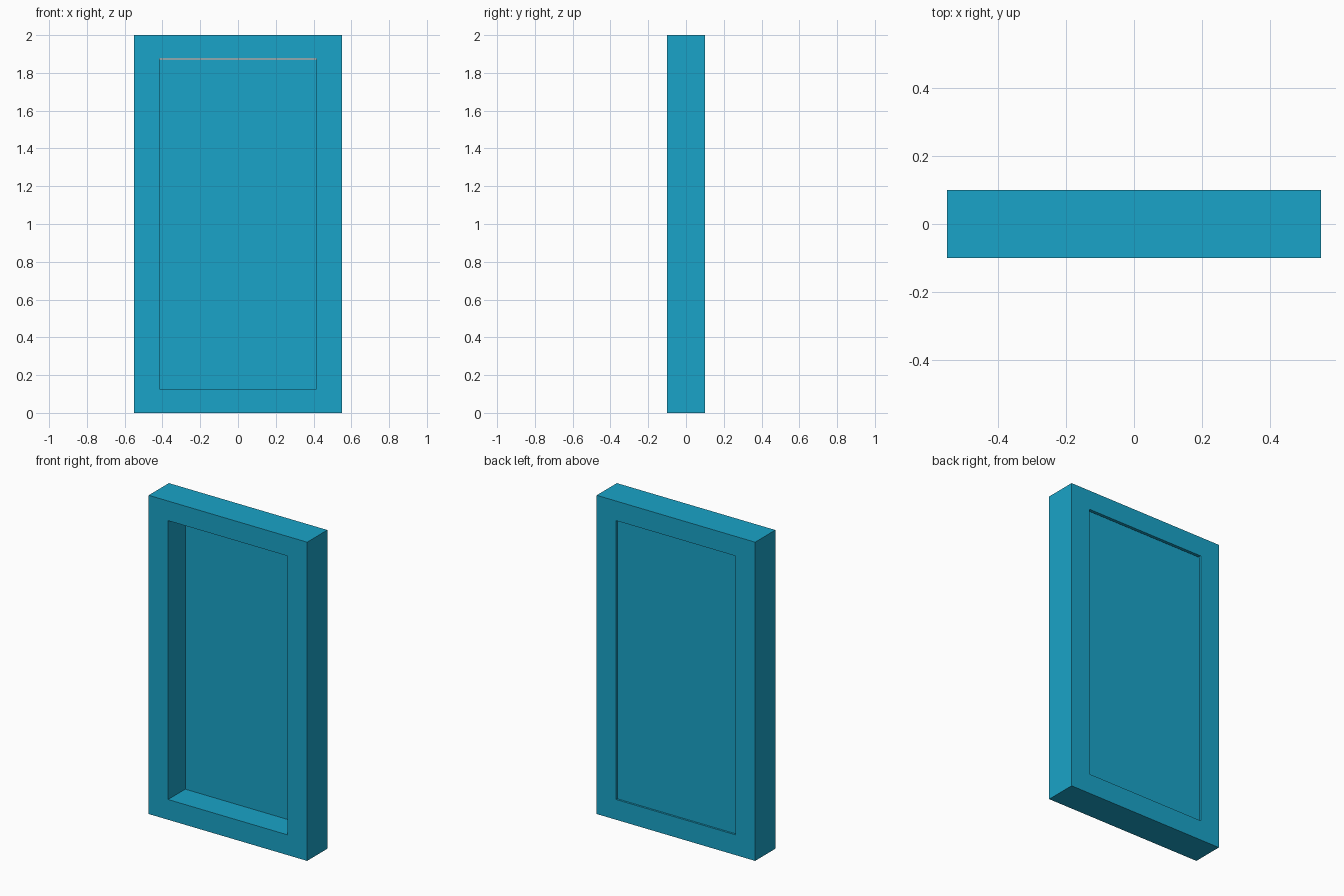
import bpy, bmesh

if "Cube" in bpy.data.objects:
    bpy.data.objects.remove(bpy.data.objects["Cube"])

mat = bpy.data.materials.new("cyan")
mat.diffuse_color = (0.01, 0.37, 0.58, 1)
mat.use_nodes = True
mat.node_tree.nodes["Principled BSDF"].inputs["Base Color"].default_value = mat.diffuse_color

W, D, H = 0.55, 0.10, 2.0              # half width, half depth, height
IX, Z0, Z1 = 0.415, 0.127, 1.877       # opening


def make_object(name, bm):
    bmesh.ops.recalc_face_normals(bm, faces=bm.faces[:])
    me = bpy.data.meshes.new(name)
    bm.to_mesh(me)
    bm.free()
    me.materials.append(mat)
    ob = bpy.data.objects.new(name, me)
    bpy.context.collection.objects.link(ob)
    return ob


def rect(bm, hx, z0, z1, y):
    return [bm.verts.new((x, y, z)) for x, z in
            ((-hx, z0), (hx, z0), (hx, z1), (-hx, z1))]


# Frame: four rectangular loops joined into a closed ring
bm = bmesh.new()
loops = [rect(bm, W, 0, H, -D), rect(bm, W, 0, H, D),
         rect(bm, IX, Z0, Z1, D), rect(bm, IX, Z0, Z1, -D)]
for k in range(4):
    a, b = loops[k], loops[(k + 1) % 4]
    for i in range(4):
        j = (i + 1) % 4
        bm.faces.new((a[i], a[j], b[j], b[i]))
make_object("frame", bm)

# Thin panel set close to the back, with a hairline gap at the top
bm = bmesh.new()
front = rect(bm, IX, Z0, Z1 - 0.005, 0.07)
back = rect(bm, IX, Z0, Z1 - 0.005, 0.088)
bm.faces.new(front)
bm.faces.new(back)
for i in range(4):
    j = (i + 1) % 4
    bm.faces.new((front[i], front[j], back[j], back[i]))
make_object("panel", bm)
